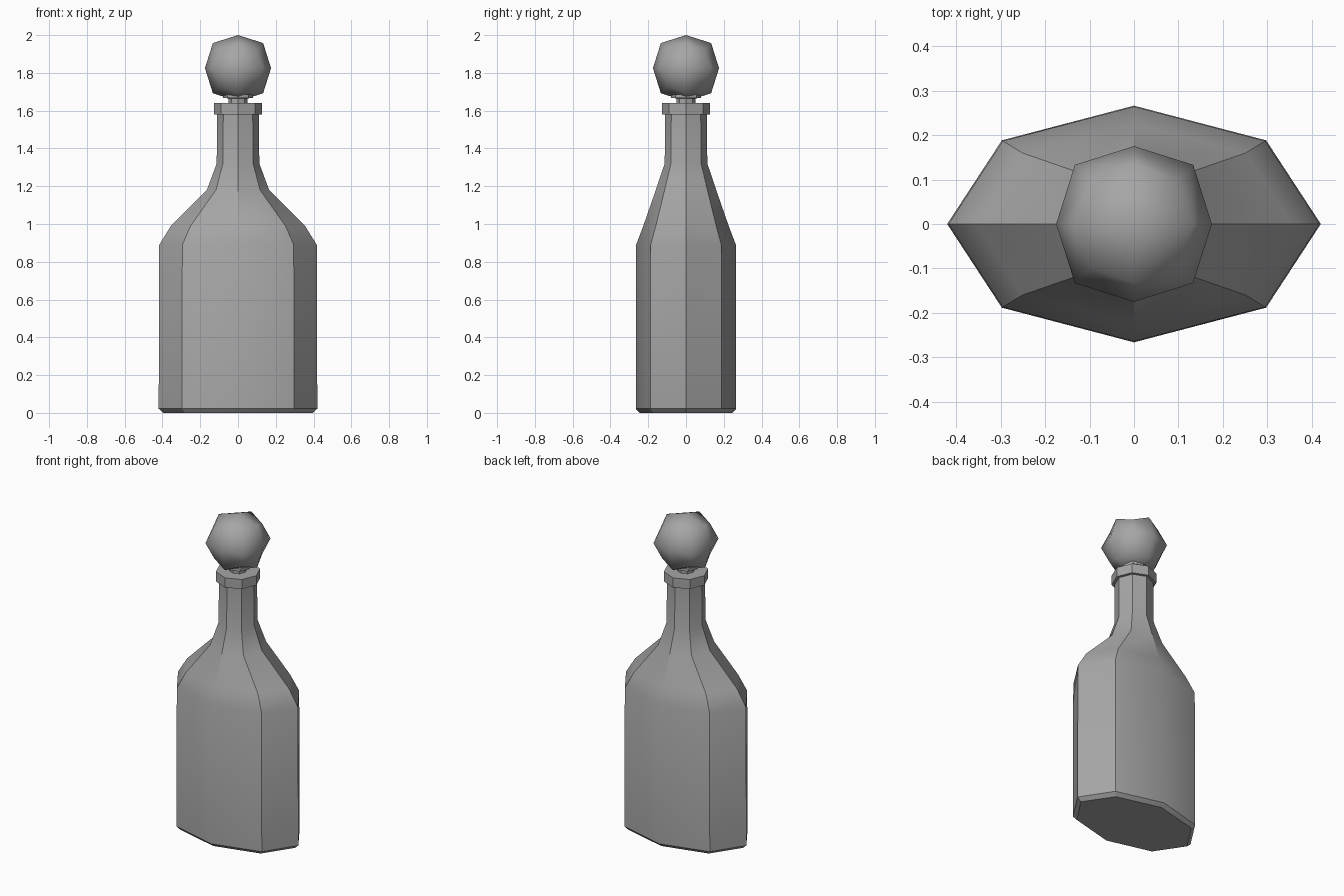
import bpy, bmesh, math

cube = bpy.data.objects.get("Cube")
if cube:
    bpy.data.objects.remove(cube, do_unlink=True)

SIDES = 8

# One grey for the whole model
grey = bpy.data.materials.new("grey")
grey.use_nodes = True
colour = (0.38, 0.38, 0.38, 1)
grey.diffuse_color = colour
grey.node_tree.nodes["Principled BSDF"].inputs["Base Color"].default_value = colour


def finish(name, bm, angle):
    bmesh.ops.recalc_face_normals(bm, faces=bm.faces[:])
    mesh = bpy.data.meshes.new(name)
    bm.to_mesh(mesh)
    bm.free()
    mesh.materials.append(grey)
    obj = bpy.data.objects.new(name, mesh)
    bpy.context.collection.objects.link(obj)
    bpy.ops.object.select_all(action='DESELECT')
    obj.select_set(True)
    bpy.context.view_layer.objects.active = obj
    bpy.ops.object.shade_smooth_by_angle(angle=math.radians(angle))


def loft(name, profile):
    """Closed eight-sided loft through (x radius, y radius, height) rings."""
    bm = bmesh.new()
    rings = []
    for rx, ry, z in profile:
        turns = [math.tau * i / SIDES for i in range(SIDES)]
        rings.append([bm.verts.new((rx * math.cos(t), ry * math.sin(t), z)) for t in turns])
    for low, high in zip(rings, rings[1:]):
        for i in range(SIDES):
            j = (i + 1) % SIDES
            bm.faces.new((low[i], low[j], high[j], high[i]))
    bm.faces.new(rings[0][::-1])
    bm.faces.new(rings[-1])
    finish(name, bm, 30)


# Flattened body with chamfered foot, shoulders, neck and lip
loft("bottle", [
    (0.395, 0.245, 0), (0.42, 0.266, 0.022), (0.417, 0.264, 0.89),
    (0.355, 0.226, 0.99), (0.165, 0.16, 1.18), (0.113, 0.113, 1.32),
    (0.11, 0.11, 1.58), (0.128, 0.128, 1.58), (0.128, 0.128, 1.64),
])

# Stopper stem flaring into a small collar
loft("stopper_stem", [
    (0.05, 0.05, 1.62), (0.05, 0.05, 1.665), (0.08, 0.08, 1.668), (0.08, 0.08, 1.685),
])

# Faceted stopper ball: a cube split once and rounded
bm = bmesh.new()
bmesh.ops.create_cube(bm, size=2)
bmesh.ops.subdivide_edges(bm, edges=bm.edges[:], cuts=1, use_grid_fill=True)
rounding = {1: 1, 2: 0.76, 3: 0.56}
for v in bm.verts:
    axes = sum(abs(c) > 0.5 for c in v.co)
    v.co *= 0.175 * rounding[axes]
    v.co.z += 1.825
finish("stopper_ball", bm, 80)
